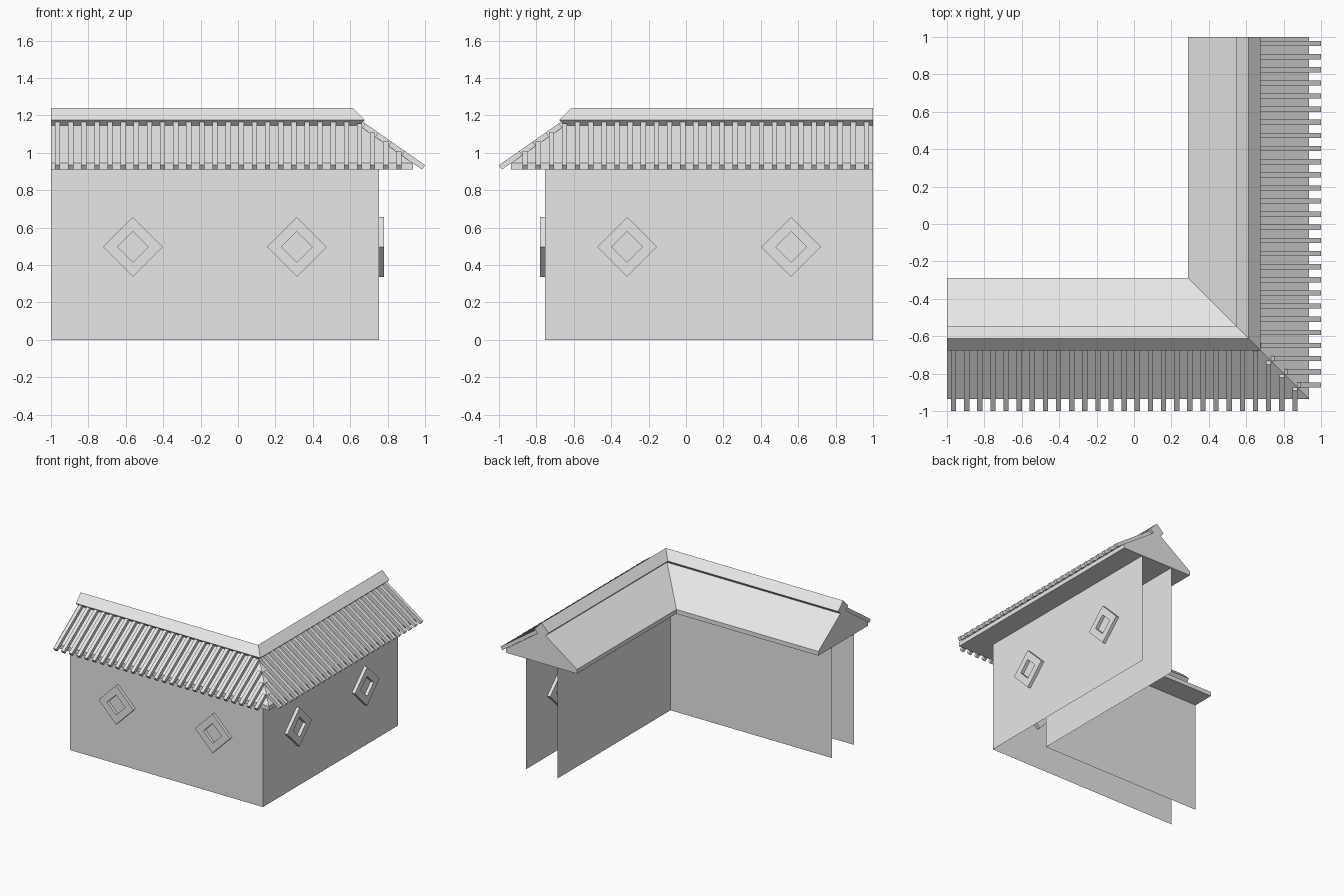
import bpy, bmesh
from math import hypot
from mathutils import Matrix

if "Cube" in bpy.data.objects:
    bpy.data.objects.remove(bpy.data.objects["Cube"], do_unlink=True)

grey = bpy.data.materials.new("plain_grey")
grey.use_nodes = True
grey.diffuse_color = (0.8, 0.8, 0.8, 1)
grey.node_tree.nodes["Principled BSDF"].inputs["Base Color"].default_value = (0.8, 0.8, 0.8, 1)

# Reflection across the corner diagonal: front wing -> side wing
DIAGONAL = Matrix(((0, -1, 0, 0), (-1, 0, 0, 0), (0, 0, 1, 0), (0, 0, 0, 1)))
WALL, INNER_WALL, RIDGE, EAVE, INNER_EAVE = 0.755, 0.47, 0.6125, 0.935, 0.29
WALL_TOP, FASCIA_TOP, PITCH = 0.91, 0.945, 0.7


def roof_height(d):
    return FASCIA_TOP + PITCH * (EAVE - d)


def finish(name, bm, solid=True):
    if solid:
        bmesh.ops.recalc_face_normals(bm, faces=bm.faces)
    mesh = bpy.data.meshes.new(name)
    bm.to_mesh(mesh)
    bm.free()
    mesh.materials.append(grey)
    obj = bpy.data.objects.new(name, mesh)
    bpy.context.collection.objects.link(obj)
    return obj


def sweep(name, profile, closed=True, flip=False):
    """Run a (distance, height) profile along both wings, mitred at the corner."""
    bm = bmesh.new()
    rings = [[bm.verts.new(p) for p in ring] for ring in (
        [(-1, -d, z) for d, z in profile],
        [(d, -d, z) for d, z in profile],
        [(d, 1, z) for d, z in profile])]
    n = len(profile)
    for a, b in zip(rings, rings[1:]):
        for i in range(n if closed else n - 1):
            j = (i + 1) % n
            bm.faces.new((a[i], b[i], b[j], a[j]))
    if closed:
        bm.faces.new(rings[0])
        bm.faces.new(rings[-1])
    if flip:
        bmesh.ops.reverse_faces(bm, faces=bm.faces)
    return finish(name, bm, closed)


def prism(bm, outline, offset):
    """Closed prism from a 3D outline moved along an offset."""
    a = [bm.verts.new(p) for p in outline]
    b = [bm.verts.new([c + o for c, o in zip(p, offset)]) for p in outline]
    bm.faces.new(a)
    bm.faces.new(b)
    for i in range(len(a)):
        j = (i + 1) % len(a)
        bm.faces.new((a[i], a[j], b[j], b[i]))


def both_wings(name, build):
    for side in ("front", "side"):
        bm = bmesh.new()
        build(bm)
        if side == "side":
            bm.transform(DIAGONAL)
        finish(side + "_" + name, bm)


# Walls: single sheets, open at the wing ends
sweep("outer_wall", [(WALL, 0), (WALL, WALL_TOP)], closed=False)
sweep("inner_wall", [(INNER_WALL, 0), (INNER_WALL, WALL_TOP)], closed=False, flip=True)

# Gabled roof body and square ridge beam set on its corner
sweep("roof", [(INNER_EAVE, WALL_TOP), (EAVE, WALL_TOP), (EAVE, FASCIA_TOP),
               (RIDGE, roof_height(RIDGE)), (INNER_EAVE, FASCIA_TOP)])
R, MID = 0.065, 1.175
sweep("ridge_beam", [(RIDGE, MID - R), (RIDGE + R, MID), (RIDGE, MID + R), (RIDGE - R, MID)])


# Tile battens down the outer slope, shortened along the hip
def battens(bm):
    width, thick, tip = 0.028, 0.028, 0.984
    length = hypot(1, PITCH)
    out, up = thick * PITCH / length, thick / length
    for i in range(27):
        x = -0.965 + i * 0.0702
        start = max(0.63, x + width / 2)
        low = [(start, roof_height(start)), (tip, roof_height(tip))]
        high = [(d + out, z + up) for d, z in reversed(low)]
        prism(bm, [(x - width / 2, -d, z) for d, z in low + high], (width, 0, 0))


both_wings("roof_battens", battens)


# Diamond window frames passing through the outer wall
def frames(bm):
    outer, inner, depth, height = 0.16, 0.082, 0.026, 0.497
    dirs = [(1, 0), (0, 1), (-1, 0), (0, -1)]
    for cx in (-0.562, 0.315):
        loops = [[bm.verts.new((cx + r * u, -WALL + y, height + r * v)) for u, v in dirs]
                 for r, y in ((outer, -depth), (outer, depth), (inner, depth), (inner, -depth))]
        for k in range(4):
            a, b = loops[k], loops[(k + 1) % 4]
            for i in range(4):
                j = (i + 1) % 4
                bm.faces.new((a[i], a[j], b[j], b[i]))


both_wings("window_frames", frames)
